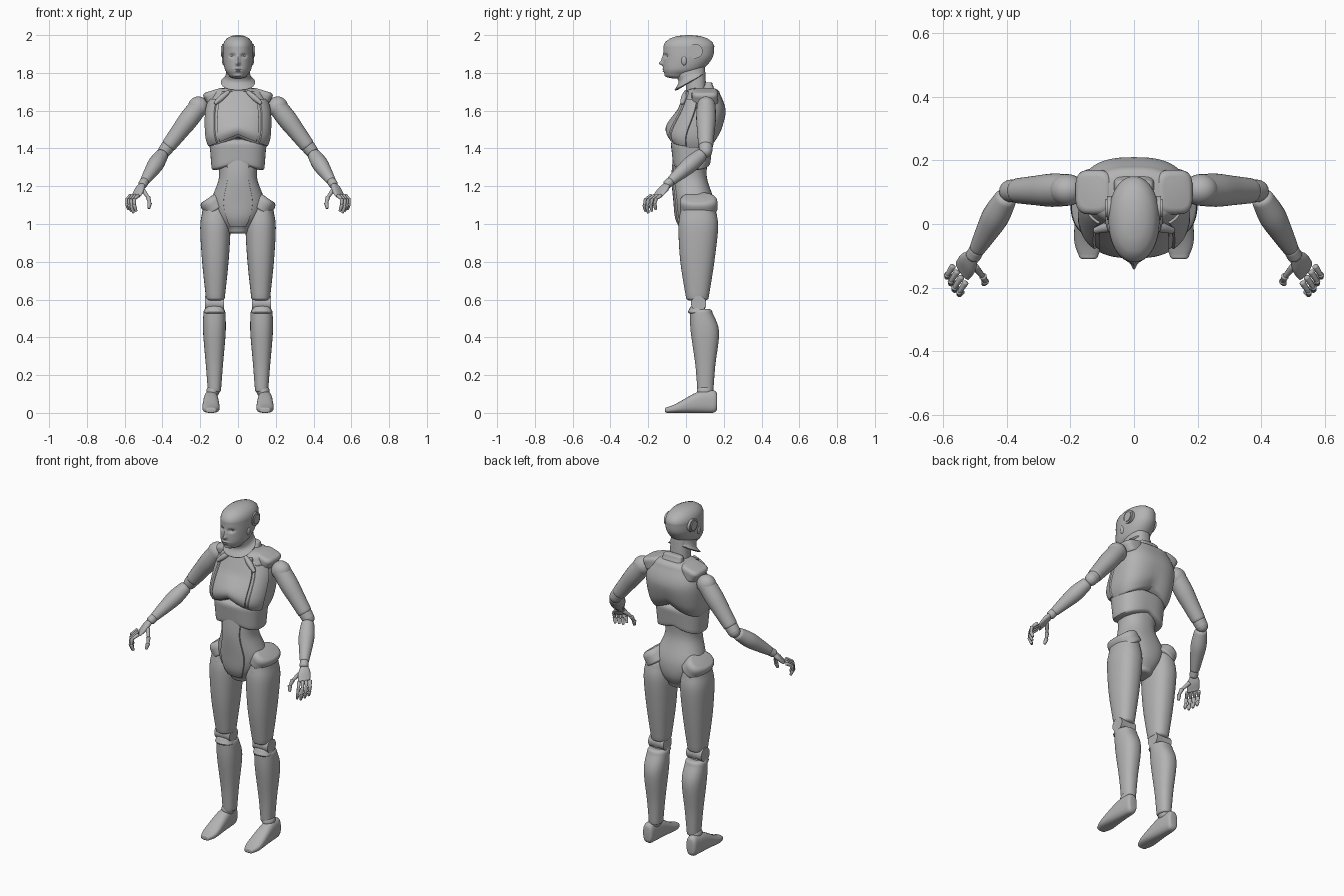
import bpy, bmesh
from math import cos, sin, pi, exp, copysign
from mathutils import Matrix, Vector

default_cube = bpy.data.objects.get("Cube")
if default_cube:
    bpy.data.objects.remove(default_cube)

shade = 0.45
grey = bpy.data.materials.new("plain grey")
grey.use_nodes = True
grey.diffuse_color = (shade, shade, shade, 1)
grey.node_tree.nodes["Principled BSDF"].inputs["Base Color"].default_value = grey.diffuse_color


def finish(name, bm, mirror):
    bmesh.ops.recalc_face_normals(bm, faces=bm.faces)
    mesh = bpy.data.meshes.new(name)
    bm.to_mesh(mesh)
    bm.free()
    mesh.materials.append(grey)
    part = bpy.data.objects.new(name, mesh)
    bpy.context.collection.objects.link(part)
    if mirror:
        part.modifiers.new("Mirror", "MIRROR").use_mirror_merge = False
    bpy.ops.object.select_all(action="DESELECT")
    part.select_set(True)
    bpy.context.view_layer.objects.active = part
    bpy.ops.object.shade_smooth_by_angle(angle=0.7)


def spline(rows, steps):
    """Smooth curve through all rows."""
    smooth = []
    last = len(rows) - 1
    for i in range(last):
        near = [rows[max(0, min(last, i + offset))] for offset in (-1, 0, 1, 2)]
        for step in range(steps):
            t = step / steps
            smooth.append([b + t * (c - a + t * (2 * a - 5 * b + 4 * c - d + t * (3 * (b - c) + d - a))) / 2
                           for a, b, c, d in zip(*near)])
    return smooth + [rows[-1]]


def rounded_end(row, lip, dome):
    """Rows that close an end with a quarter-round of height lip."""
    height, half, front, back = row
    middle, depth = (front + back) / 2, (back - front) / 2
    rows = []
    for i in range(1, 5):
        angle = i * pi / 8
        scale = 1 - dome * (1 - cos(angle))
        rows.append((height + lip * sin(angle), half * scale, middle - depth * scale, middle + depth * scale))
    return rows


def loft(name, rows, x=0, mirror=False, matrix=None, sides=32, steps=5, power=2.3,
         lips=(.01, .01), dome=.3, warp=None, panels=()):
    """Skin through rows of (height, half width, front, back); rules pick raised panels."""
    rows = (rounded_end(rows[0], -lips[0], dome)[::-1] + spline(rows, steps)
            + rounded_end(rows[-1], lips[1], dome))
    bm = bmesh.new()
    rings = []
    for height, half, front, back in rows:
        ring = []
        for k in range(sides):
            c, s = (copysign(abs(f) ** (2 / power), f)
                    for f in (cos(2 * pi * k / sides), sin(2 * pi * k / sides)))
            point = Vector((x + half * c, (front + back + (back - front) * s) / 2, height))
            if warp:
                warp(point)
            ring.append(bm.verts.new(point))
        rings.append(ring)
    cells = []
    for r, (low, high) in enumerate(zip(rings, rings[1:])):
        for k in range(sides):
            j = (k + 1) % sides
            face = bm.faces.new((low[k], low[j], high[j], high[k]))
            cells.append((face, r / len(rings), abs((k + .5) / sides - .75)))
    bm.faces.new(rings[0])
    bm.faces.new(rings[-1])
    bmesh.ops.recalc_face_normals(bm, faces=bm.faces)
    for rule in panels:
        chosen = [face for face, up, turn in cells if rule(up, turn)]
        bmesh.ops.inset_region(bm, faces=chosen, thickness=.003, depth=.007)
    if matrix:
        bm.transform(matrix)
    finish(name, bm, mirror)


def limb(name, a, b, radii, span=(0, 1), sides=24):
    """Mirrored round part along the given span of the line from a to b."""
    start, end = (Vector(a).lerp(Vector(b), t) for t in span)
    axis = end - start
    matrix = Matrix.Translation(start) @ axis.to_track_quat("Z", "Y").to_matrix().to_4x4()
    rows = [(axis.length * i / (len(radii) - 1), r, -r, r) for i, r in enumerate(radii)]
    loft(name, rows, 0, True, matrix, sides, power=2, lips=(radii[0] / 2, radii[-1] / 2), dome=.6)


def ball(name, centre, size):
    bm = bmesh.new()
    bmesh.ops.create_uvsphere(bm, u_segments=24, v_segments=14, radius=1,
                              matrix=Matrix.Translation(centre) @ Matrix.Diagonal((*size, 1)))
    finish(name, bm, True)


def disc(name, centre, radius, depth):
    bm = bmesh.new()
    bmesh.ops.create_cone(bm, cap_ends=True, segments=28, radius1=radius, radius2=radius, depth=depth,
                          matrix=Matrix.Translation(centre) @ Matrix.Rotation(pi / 2, 4, "Y"))
    finish(name, bm, True)


def push(point, x, z, width, height, depth):
    across, up = (abs(point.x) - x) / width, (point.z - z) / height
    point.y += depth * exp(-across * across - up * up)


# Head with a softly modelled face
def shape_face(point):
    if point.y < -.02:
        push(point, x=0, z=1.85, width=.01, height=.01, depth=-.02)
        push(point, x=0, z=1.87, width=.01, height=.02, depth=-.01)
        push(point, x=.03, z=1.89, width=.015, height=.01, depth=.014)
        push(point, x=0, z=1.82, width=.02, height=.004, depth=-.006)
        push(point, x=0, z=1.808, width=.015, height=.004, depth=-.006)
        push(point, x=0, z=1.78, width=.02, height=.01, depth=-.008)


loft("head", [(1.79, .05, -.11, .03), (1.82, .07, -.12, .09), (1.88, .08, -.12, .14), (1.94, .08, -.12, .15)],
     sides=96, steps=14, power=2.1, lips=(.02, .06), dome=.9, warp=shape_face)
ball("eye", (.03, -.09, 1.89), (.013, .01, .008))
ball("ear", (.075, -.01, 1.865), (.01, .015, .025))
disc("ear_disc_rim", (.075, .05, 1.915), .038, .02)
disc("ear_disc", (.075, .05, 1.915), .028, .03)


# Neck, flared throat cover and nape block
def drop_front(point):
    if point.z < 1.8:
        point.z += (1.8 - point.z) * (point.y + .06) * 6


loft("neck", [(1.66, .06, 0, .11), (1.84, .05, 0, .1)])
loft("throat_cover", [(1.71, .09, -.06, .09), (1.75, .07, -.04, .1), (1.83, .06, -.08, .1)], warp=drop_front)
loft("nape_block", [(1.67, .07, .07, .17), (1.74, .06, .1, .14)], power=4)


# Trunk shells, their lower rims arched over the middle
def arch(bottom, top, rise):
    def warp(point):
        fade = max(0, (top - point.z) / (top - bottom))
        point.z += rise * fade * max(0, 1 - abs(point.x) / .16)
    return warp


loft("chest", [(1.4, .15, -.08, .16), (1.47, .17, -.1, .19), (1.6, .17, -.04, .21), (1.69, .14, 0, .18)],
     sides=64, power=2.6, lips=(.02, .03), dome=.5, warp=arch(1.4, 1.6, .07),
     panels=(lambda up, turn: .2 < up < .8 and turn < .1,
             lambda up, turn: .2 < up < .7 and .11 < turn < .22))
loft("rib_band", [(1.29, .14, -.07, .13), (1.42, .15, -.08, .14)],
     sides=48, power=2.6, lips=(.02, .03), warp=arch(1.27, 1.42, .05))
loft("pelvis", [(.97, .06, -.02, .12), (1.03, .11, -.05, .15), (1.12, .14, -.06, .15),
                (1.25, .1, -.07, .11), (1.37, .12, -.06, .12)],
     sides=48, lips=(.02, .01), panels=(lambda up, turn: .2 < up < .8 and turn < .09,))

# Shoulder pads and collar bars
tilt = Matrix.Translation((.12, .1, 1.67)) @ Matrix.Rotation(.3, 4, "Y")
loft("shoulder_pad", [(-.02, .05, -.07, .07), (.02, .06, -.07, .07)], 0, True, tilt, power=3.5, lips=(.01, .02))
limb("collar_bar", (.05, 0, 1.7), (.12, -.02, 1.64), (.01, .016, .01))

# Arms
shoulder, elbow, wrist = (.21, .107, 1.62), (.39, .104, 1.385), (.505, -.1, 1.21)
ball("shoulder_joint", shoulder, (.055, .05, .055))
limb("upper_arm", shoulder, elbow, (.05, .052, .046, .04), span=(0, .85))
ball("elbow_joint", elbow, (.034, .034, .034))
limb("elbow_cover", elbow, shoulder, (.035, .037), span=(0, .1))
limb("forearm", elbow, wrist, (.036, .043, .036, .026), span=(.13, .88))
limb("wrist_cuff", elbow, wrist, (.024, .024), span=(.92, 1))

# Hands: a flat palm, four fingers fanned along the knuckles, and a thumb
across, along = Vector((.55, .75, .1)).normalized(), Vector((.4, -.55, -.7)).normalized()
turned = Matrix((across, along.cross(across), along)).transposed().to_4x4()
loft("palm", [(0, .02, -.015, .015), (.04, .035, -.016, .016), (.08, .035, -.01, .01)],
     0, True, Matrix.Translation(wrist) @ turned)
index_knuckle, little_knuckle = Vector((.53, -.185, 1.15)), Vector((.57, -.134, 1.15))
bends = [Vector(bend) for bend in ((.02, -.03, -.02), (0, -.007, -.035), (-.01, .006, -.03))]
for i, finger in enumerate(("index", "middle", "ring", "little")):
    joint = index_knuckle.lerp(little_knuckle, i / 3)
    reach = 1.05 - abs(i - 1) / 10
    for bone, bend in zip(("base", "middle", "tip"), bends):
        following = joint + bend * reach
        limb(f"{finger}_finger_{bone}", joint, following, (.01, .009, .007), sides=12)
        joint = following
thumb = [(.5, -.135, 1.175), (.475, -.165, 1.14), (.468, -.18, 1.11), (.472, -.188, 1.085)]
for bone, lower, upper in zip(("base", "middle", "tip"), thumb, thumb[1:]):
    limb(f"thumb_{bone}", lower, upper, (.012, .01, .008), sides=12)

# Hips and thighs
hip = Matrix.Translation((.12, .067, 1.09)) @ Matrix.Rotation(.6, 4, "Y")
loft("hip_band", [(-.01, .07, -.1, .1), (.03, .065, -.1, .1)], 0, True, hip, lips=(.01, .03))
ball("hip_joint", (.12, .065, 1.035), (.07, .1, .085))
loft("thigh", [(.61, .05, 0, .12), (.8, .07, -.03, .15), (.98, .08, -.04, .17), (1.06, .07, -.03, .16)],
     x=.12, mirror=True, sides=40, lips=(.015, .05), dome=.4)

# Knees and shins
knee = Vector((.125, .067, .58))
disc("knee_disc", knee, .04, .1)
ball("knee_joint", knee, (.04, .04, .05))
loft("knee_cover", [(.535, .055, .01, .11), (.555, .05, .02, .1)], x=.125, mirror=True)
loft("shin", [(.12, .035, .06, .145), (.25, .045, .05, .155), (.43, .06, .025, .175), (.53, .058, .02, .14)],
     x=.125, mirror=True, sides=40, lips=(.01, .02))

# Feet, skinned from toe to heel
ball("ankle_joint", (.133, .1, .115), (.035, .042, .035))
lying = Matrix(((1, 0, 0), (0, 0, 1), (0, 1, 0))).to_4x4()
loft("foot", [(-.1, .03, 0, .03), (-.05, .045, 0, .05), (.06, .04, 0, .11), (.14, .033, 0, .12)],
     x=.143, mirror=True, matrix=lying, power=2.6, lips=(.01, .025), dome=.4)
